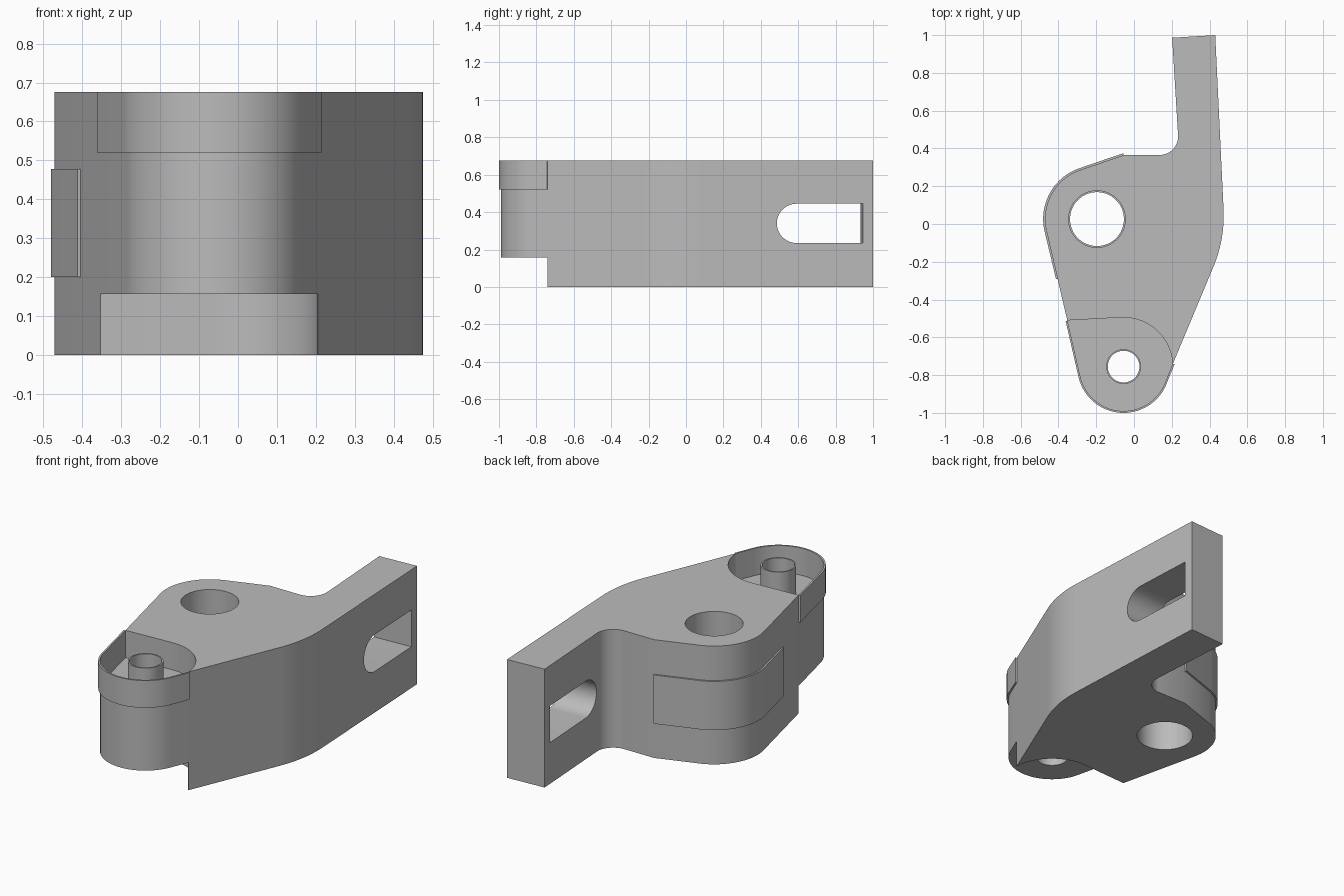
import bpy, bmesh
from math import cos, sin, radians
from mathutils import Matrix, Vector

cube = bpy.data.objects.get("Cube")
if cube:
    bpy.data.objects.remove(cube, do_unlink=True)

grey = bpy.data.materials.new("plain grey")
grey.use_nodes = True
grey.diffuse_color = (0.5, 0.5, 0.5, 1)
grey.node_tree.nodes["Principled BSDF"].inputs["Base Color"].default_value = (0.5, 0.5, 0.5, 1)

HEIGHT = 0.675
PIVOT = (-0.196, 0.026)      # large bore centre
LUG = (-0.055, -0.755)       # small lug centre


def arc(centre, r, start, end, n=24):
    angles = [radians(start + (end - start) * i / n) for i in range(n + 1)]
    return [(centre[0] + r * cos(a), centre[1] + r * sin(a)) for a in angles]


def prism(name, pts, low, high, matrix=Matrix()):
    """Extrude a closed outline from low to high."""
    bm = bmesh.new()
    face = bm.faces.new([bm.verts.new((x, y, low)) for x, y in pts])
    top = bmesh.ops.extrude_face_region(bm, geom=[face])["geom"]
    verts = [v for v in top if isinstance(v, bmesh.types.BMVert)]
    bmesh.ops.translate(bm, verts=verts, vec=(0, 0, high - low))
    bmesh.ops.transform(bm, matrix=matrix, verts=bm.verts)
    bmesh.ops.recalc_face_normals(bm, faces=bm.faces)
    mesh = bpy.data.meshes.new(name)
    bm.to_mesh(mesh)
    bm.free()
    mesh.materials.append(grey)
    obj = bpy.data.objects.new(name, mesh)
    bpy.context.collection.objects.link(obj)
    return obj


def activate(obj):
    bpy.ops.object.select_all(action='DESELECT')
    obj.select_set(True)
    bpy.context.view_layer.objects.active = obj


def cut(obj, cutter):
    mod = obj.modifiers.new("cut", 'BOOLEAN')
    mod.operation, mod.solver, mod.object = 'DIFFERENCE', 'EXACT', cutter
    activate(obj)
    bpy.ops.object.modifier_apply(modifier=mod.name)
    bpy.data.objects.remove(cutter, do_unlink=True)


def offset(path, d):
    """Shift an open path sideways to its right by d."""
    out = []
    for i, p in enumerate(path):
        a, b = path[max(i - 1, 0)], path[min(i + 1, len(path) - 1)]
        if 0 < i < len(path) - 1:
            t = (Vector(p) - Vector(a)).normalized() + (Vector(b) - Vector(p)).normalized()
        else:
            t = Vector(b) - Vector(a)
        t.normalize()
        out.append((p[0] + t.y * d, p[1] - t.x * d))
    return out


def ribbon(name, path, inner, outer, low, high):
    return prism(name, offset(path, outer) + offset(path, inner)[::-1], low, high)


def tube(name, centre, r_in, r_out, low, high):
    obj = prism(name, arc(centre, r_out, 0, 350, 35), low, high)
    cut(obj, prism("bore_cutter", arc(centre, r_in, 0, 350, 35), low - 0.1, high + 0.1))
    return obj


# Main body outline, counter-clockwise
lug_arc = arc(LUG, 0.235, 193, 338, 32)
pivot_arc = arc(PIVOT, 0.275, 110.7, 193)
outline = (lug_arc
           + arc((-0.23, 0.045), 0.705, -21.9, 2.9)
           + [(0.43, 1.0), (0.202, 0.986)]
           + arc((0.134, 0.465), 0.1, -3, -90, 12)
           + [(-0.054, 0.365)] + pivot_arc)
body = prism("bracket_body", outline, 0, HEIGHT)

# Recesses above and below the small lug
recess = ([(-0.7, -0.529), (-0.068, -0.495)] + arc(LUG, 0.26, 87, 3)
          + [(0.4, -0.741), (0.4, -1.3), (-0.7, -1.3)])
cut(body, prism("lower_recess", recess, -0.2, 0.157))
cut(body, prism("upper_recess", recess, 0.52, 0.9))

# Bores
cut(body, prism("large_bore", arc(PIVOT, 0.15, 0, 354, 59), -0.2, 0.9))
cut(body, prism("small_bore", arc(LUG, 0.084, 0, 350, 35), -0.2, 0.9))

# Slot through the arm, rounded at one end and square at the other
along = Vector((-0.05, 1, 0)).normalized()
up = Vector((0, 0, 1))
frame = Matrix((along, up, along.cross(up))).transposed().to_4x4()
frame.translation = (0.33, 0.94, 0.34)
slot = [(0, -0.105), (0, 0.105)] + arc((-0.355, 0), 0.105, 90, 270, 20)
cut(body, prism("slot_cutter", slot, -0.3, 0.3, frame))

# Thin wall around the upper recess, and its hollow boss
rim = ribbon("recess_rim", [(-0.352, -0.512)] + lug_arc + [(0.205, -0.739)],
             0, 0.01, 0.52, HEIGHT)
boss = tube("lug_boss", LUG, 0.084, 0.092, 0.515, HEIGHT)

# Raised pad wrapped round the large end, and the sleeve in its bore
pad = ribbon("side_pad", [(-0.054, 0.365)] + pivot_arc + [(-0.403, -0.29)],
             -0.005, 0.01, 0.2, 0.478)
sleeve = tube("bore_sleeve", PIVOT, 0.143, 0.151, 0.2, 0.478)

for part in (body, rim, boss, pad, sleeve):
    activate(part)
    bpy.ops.object.shade_smooth_by_angle(angle=radians(25))
